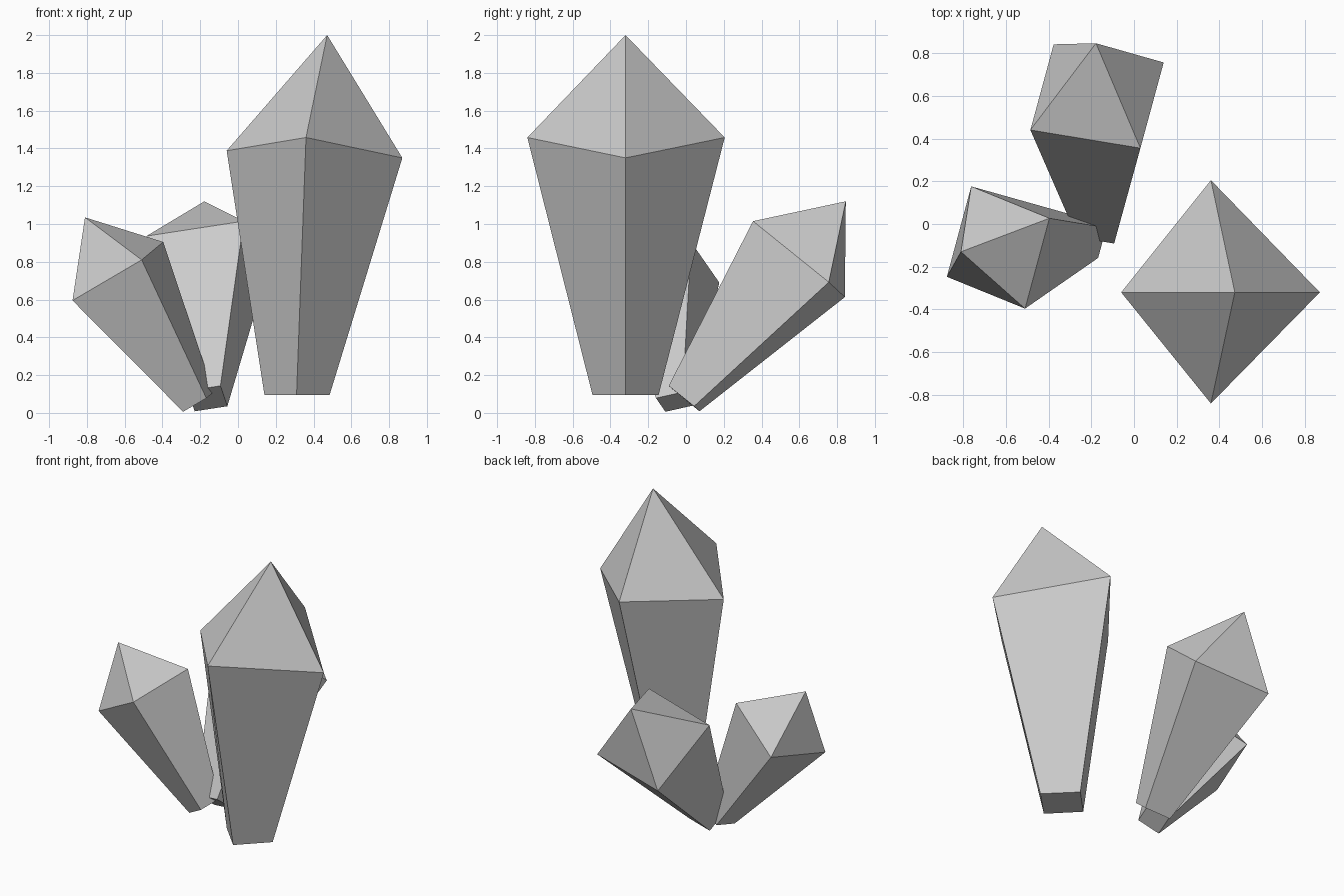
import bpy
from mathutils import Vector

if "Cube" in bpy.data.objects:
    bpy.data.objects.remove(bpy.data.objects["Cube"])


def crystal(name, base, ring, tip):
    """Four-sided flared shaft with a flat foot and a pyramid point."""
    faces = [(3, 2, 1, 0)]
    for i in range(4):
        j = (i + 1) % 4
        faces += [(i, j, 4 + j, 4 + i), (4 + i, 4 + j, 8)]
    mesh = bpy.data.meshes.new(name)
    mesh.from_pydata([tuple(p) for p in base + ring + [tip]], [], faces)
    mesh.update()
    obj = bpy.data.objects.new(name, mesh)
    bpy.context.collection.objects.link(obj)
    return obj


def leaning_crystal(name, centre, u, v, tip, foot, taper=0.335):
    """Regular crystal: u and v are the half-diagonals of its widest square."""
    centre, u, v = Vector(centre), Vector(u), Vector(v)
    corners = [u, v, -u, -v]
    crystal(name, [Vector(foot) + c * taper for c in corners],
            [centre + c for c in corners], Vector(tip))


# Tall upright crystal, slightly skewed, foot just above the ground
crystal("tall_crystal",
        [(0.14, -0.32, 0.095), (0.31, -0.495, 0.095),
         (0.485, -0.32, 0.095), (0.31, -0.145, 0.095)],
        [(-0.06, -0.32, 1.388), (0.36, -0.84, 1.458),
         (0.87, -0.32, 1.35), (0.36, 0.205, 1.458)],
        (0.472, -0.32, 2.0))

# Small crystal leaning left
leaning_crystal("left_crystal", (-0.636, -0.11, 0.75),
                (-0.24, -0.137, -0.155), (0.126, -0.286, 0.06),
                (-0.81, -0.13, 1.035), (-0.21, -0.063, 0.058))

# Medium crystal leaning backward
leaning_crystal("back_crystal", (-0.173, 0.598, 0.814),
                (-0.312, -0.158, 0.122), (0.203, -0.243, 0.201),
                (-0.178, 0.846, 1.12), (-0.161, -0.01, 0.076))
